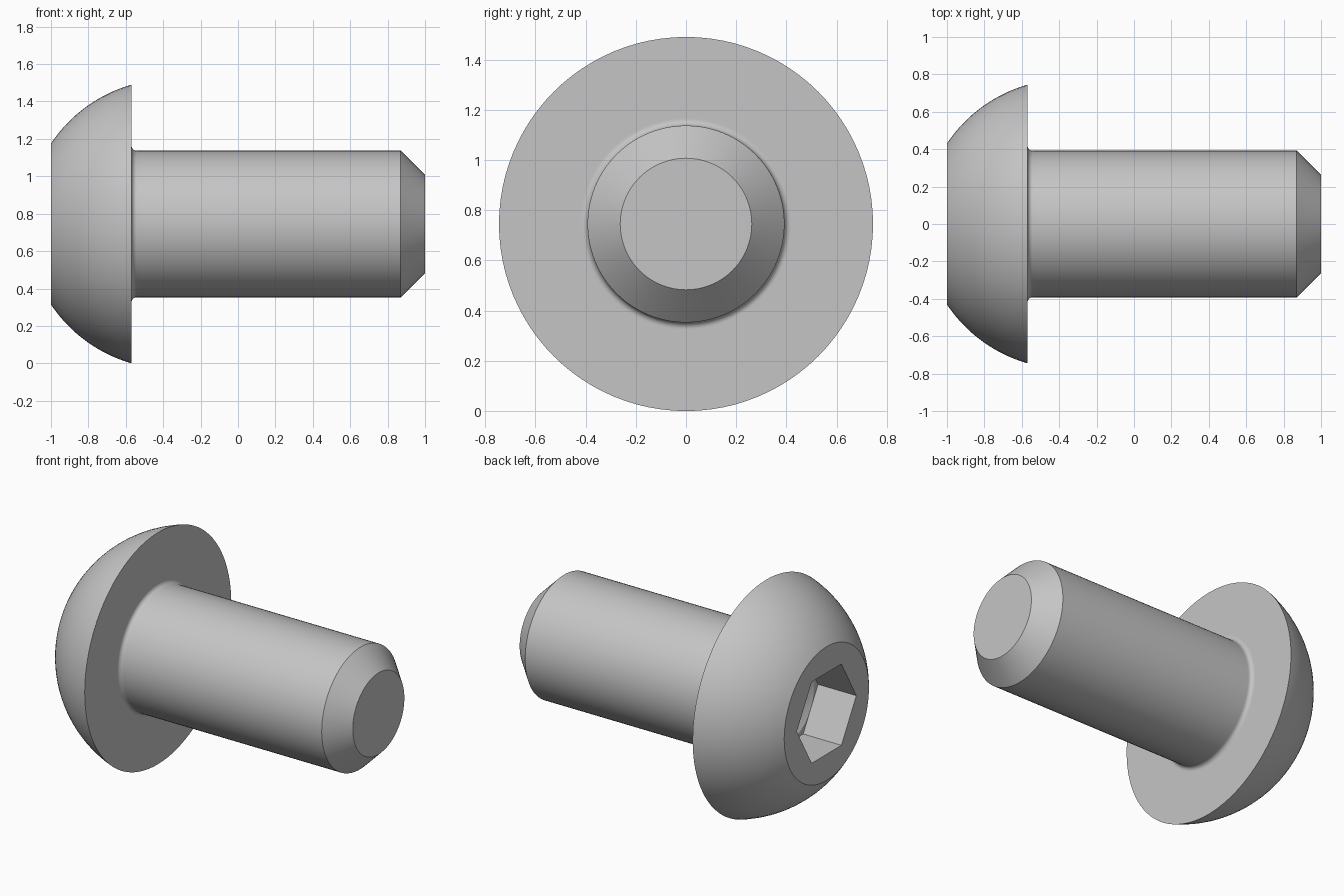
import bpy, bmesh, math
from mathutils import Matrix

cube = bpy.data.objects.get("Cube")
if cube:
    bpy.data.objects.remove(cube, do_unlink=True)

SEGMENTS = 96
HEAD_R, SHAFT_R, TIP_R = 0.745, 0.392, 0.262
FACE_X, FLANGE_X, TIP_X = -1.0, -0.569, 1.0
FILLET = 0.026
SOCKET_R, SOCKET_DEPTH = 0.302, 0.272

steel = bpy.data.materials.new("steel grey")
steel.use_nodes = True
colour = (0.56, 0.56, 0.56, 1)
steel.diffuse_color = colour
steel.node_tree.nodes["Principled BSDF"].inputs["Base Color"].default_value = colour


def lathe(name, profile, sides, start=0.0):
    """Spin (x, radius) points about the bolt axis and cap open ends."""
    bm = bmesh.new()
    rings = []
    for x, r in profile:
        if r == 0:
            rings.append([bm.verts.new((x, 0, 0))] * sides)
            continue
        angles = [start + math.tau * i / sides for i in range(sides)]
        rings.append([bm.verts.new((x, r * math.cos(a), r * math.sin(a))) for a in angles])
    for a, b in zip(rings, rings[1:]):
        for i in range(sides):
            j = (i + 1) % sides
            corners = dict.fromkeys((a[i], a[j], b[j], b[i]))
            bm.faces.new(list(corners))
    for ring, (x, r) in ((rings[0], profile[0]), (rings[-1], profile[-1])):
        if r > 0:
            bm.faces.new(ring)
    bmesh.ops.recalc_face_normals(bm, faces=bm.faces)
    bm.transform(Matrix.Translation((0, 0, HEAD_R)))
    mesh = bpy.data.meshes.new(name)
    bm.to_mesh(mesh)
    bm.free()
    obj = bpy.data.objects.new(name, mesh)
    bpy.context.collection.objects.link(obj)
    mesh.materials.append(steel)
    return obj


# Domed head: arc centred on the axis
centre = FLANGE_X + 0.2135
radius = math.hypot(HEAD_R, centre - FLANGE_X)
rim = math.atan2(HEAD_R, centre - FLANGE_X)
face = math.acos((centre - FACE_X) / radius)
profile = []
for i in range(17):
    a = face + (rim - face) * i / 16
    profile.append((centre - radius * math.cos(a), radius * math.sin(a)))

# Flat underside, small fillet, shank and chamfered tip
profile.append((FLANGE_X, SHAFT_R + FILLET * 1.2))
for i in range(9):
    a = math.pi / 2 * i / 8
    profile.append((FLANGE_X + FILLET * (1 - math.cos(a)),
                    SHAFT_R + FILLET * (1 - math.sin(a))))
profile += [(FLANGE_X + FILLET * 1.3, SHAFT_R), (TIP_X - 0.13, SHAFT_R), (TIP_X, TIP_R)]
bolt = lathe("button_head_bolt", profile, SEGMENTS)

# Hexagonal socket with a drilled conical floor
floor_x = FACE_X + SOCKET_DEPTH
drill_r = SOCKET_R * math.cos(math.pi / 6) * 0.995
hexagon = lathe("socket_cutter", [(FACE_X - 0.1, SOCKET_R), (floor_x, SOCKET_R)], 6)
drill = lathe("drill_cutter", [(floor_x - 0.1, drill_r), (floor_x, drill_r),
                               (floor_x + drill_r * math.tan(math.pi / 6), 0)], 48)

bpy.ops.object.select_all(action="DESELECT")
bolt.select_set(True)
bpy.context.view_layer.objects.active = bolt
for cutter in (hexagon, drill):
    cutter.hide_render = True
    cut = bolt.modifiers.new(cutter.name, "BOOLEAN")
    cut.operation = "DIFFERENCE"
    cut.solver = "EXACT"
    cut.object = cutter
    bpy.ops.object.modifier_apply(modifier=cut.name)
    bpy.data.objects.remove(cutter, do_unlink=True)

bpy.ops.object.shade_smooth_by_angle(angle=math.radians(25))
